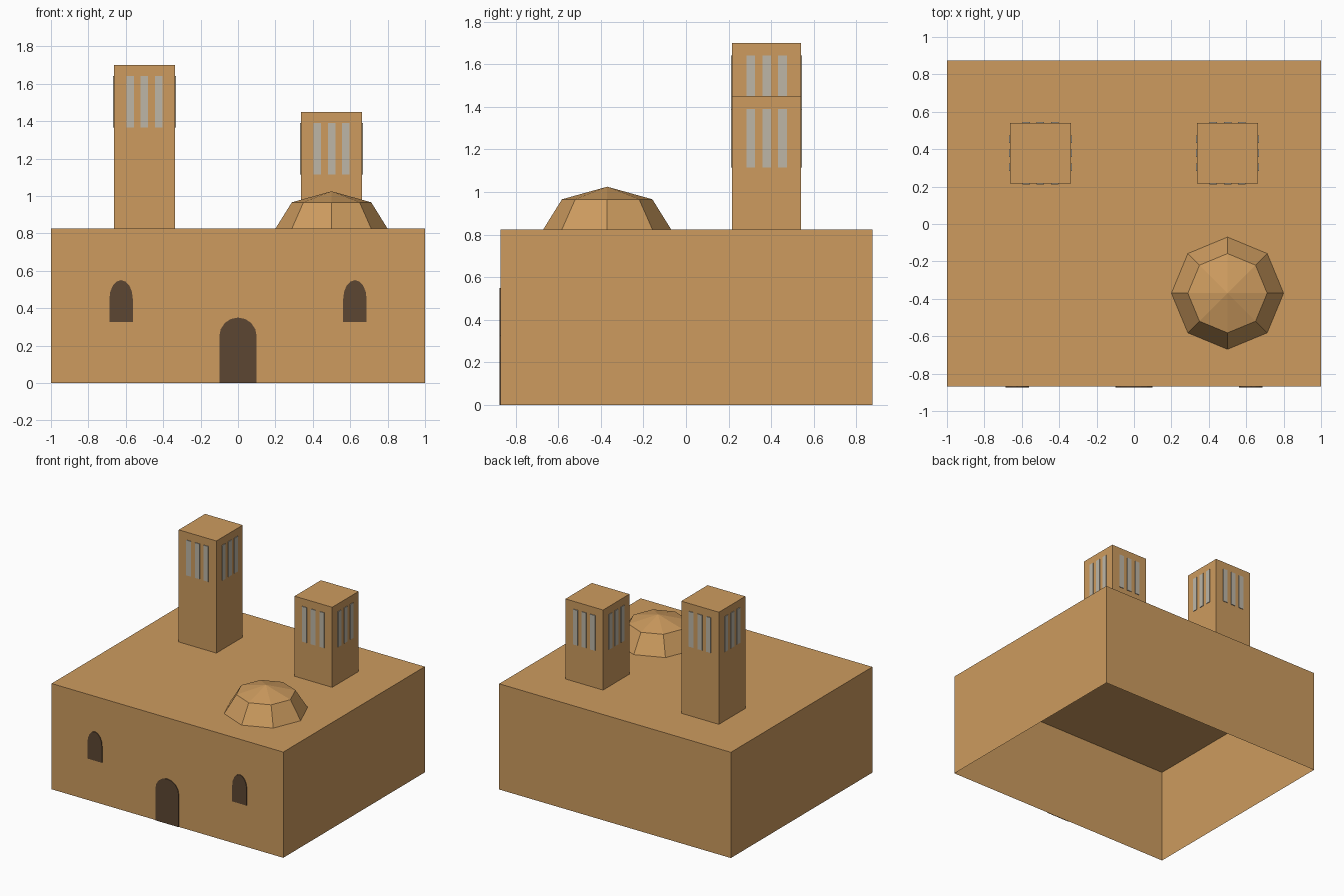
import bpy, bmesh, math
from mathutils import Matrix, Vector

if "Cube" in bpy.data.objects:
    bpy.data.objects.remove(bpy.data.objects["Cube"])


def material(name, rgb):
    m = bpy.data.materials.new(name)
    m.diffuse_color = (*rgb, 1)
    m.use_nodes = True
    m.node_tree.nodes["Principled BSDF"].inputs["Base Color"].default_value = m.diffuse_color
    return m


SAND = material("sandstone", (0.61, 0.33, 0.114))
DARK = material("dark opening", (0.107, 0.061, 0.032))
GREY = material("pale grey slats", (0.51, 0.47, 0.39))


def finish(name, bm, mat):
    me = bpy.data.meshes.new(name)
    bm.to_mesh(me)
    bm.free()
    me.materials.append(mat)
    ob = bpy.data.objects.new(name, me)
    bpy.context.collection.objects.link(ob)
    return ob


def open_box(name, x0, x1, y0, y1, z0, z1, mat):
    """Box without its bottom face."""
    bm = bmesh.new()
    bmesh.ops.create_cube(bm, size=1)
    for v in bm.verts:
        v.co = Vector(((x0 + x1) / 2 + v.co.x * (x1 - x0),
                       (y0 + y1) / 2 + v.co.y * (y1 - y0),
                       (z0 + z1) / 2 + v.co.z * (z1 - z0)))
    bm.normal_update()
    bmesh.ops.delete(bm, geom=[f for f in bm.faces if f.normal.z < -0.5],
                     context='FACES_ONLY')
    return finish(name, bm, mat)


def add_plate(bm, outline, matrix, thick=0.005):
    """Thin plate: outline in local xz, facing local -y, open at the back."""
    back = [bm.verts.new(matrix @ Vector((x, 0, z))) for x, z in outline]
    front = [bm.verts.new(matrix @ Vector((x, -thick, z))) for x, z in outline]
    bm.faces.new(front)
    n = len(outline)
    for i in range(n):
        j = (i + 1) % n
        bm.faces.new((back[i], back[j], front[j], front[i]))


def arch(half, z0, spring, top, segs=8):
    """Counter-clockwise outline of an arched opening."""
    pts = [(-half, z0), (half, z0)]
    for i in range(segs + 1):
        a = math.pi * i / segs
        pts.append((half * math.cos(a), spring + (top - spring) * math.sin(a)))
    return pts


FRONT, BACK, ROOF = -0.87, 0.875, 0.825

# main hall: open-bottomed block with a ceiling inside
open_box("main_hall", -1, 1, FRONT, BACK, 0, ROOF, SAND)
bm = bmesh.new()
bm.faces.new([bm.verts.new((x, y, 0.75)) for x, y in
              ((-1, FRONT), (-1, BACK), (1, BACK), (1, FRONT))])
finish("ceiling", bm, SAND)

# door and arched windows on the front
for name, x, outline in (("door", 0, arch(0.1, 0, 0.25, 0.35)),
                         ("left_window", -0.625, arch(0.0625, 0.325, 0.45, 0.55)),
                         ("right_window", 0.625, arch(0.0625, 0.325, 0.45, 0.55))):
    bm = bmesh.new()
    add_plate(bm, outline, Matrix.Translation((x, FRONT, 0)))
    finish(name, bm, DARK)

# two wind towers with three slats on every side
HALF, TY = 0.1625, 0.378
for name, x, top in (("tall_tower", -0.5, 1.70), ("short_tower", 0.5, 1.45)):
    open_box(name, x - HALF, x + HALF, TY - HALF, TY + HALF, ROOF, top, SAND)
    bm = bmesh.new()
    for side in range(4):
        m = (Matrix.Translation((x, TY, top)) @ Matrix.Rotation(side * math.pi / 2, 4, 'Z')
             @ Matrix.Translation((0, -HALF, 0)))
        for c in (-0.075, 0, 0.075):
            add_plate(bm, [(c - 0.02, -0.335), (c + 0.02, -0.335),
                           (c + 0.02, -0.06), (c - 0.02, -0.06)], m)
    finish(name + "_slats", bm, GREY)

# low eight-sided dome
bm = bmesh.new()
center = Vector((0.5, -0.37, ROOF))
rings = [[bm.verts.new(center + Vector((r * math.cos(k * math.pi / 4),
                                        r * math.sin(k * math.pi / 4), z)))
          for k in range(8)] for r, z in ((0.3, 0), (0.212, 0.141))]
apex = bm.verts.new(center + Vector((0, 0, 0.2)))
for k in range(8):
    j = (k + 1) % 8
    bm.faces.new((rings[0][k], rings[0][j], rings[1][j], rings[1][k]))
    bm.faces.new((rings[1][k], rings[1][j], apex))
finish("dome", bm, SAND)
